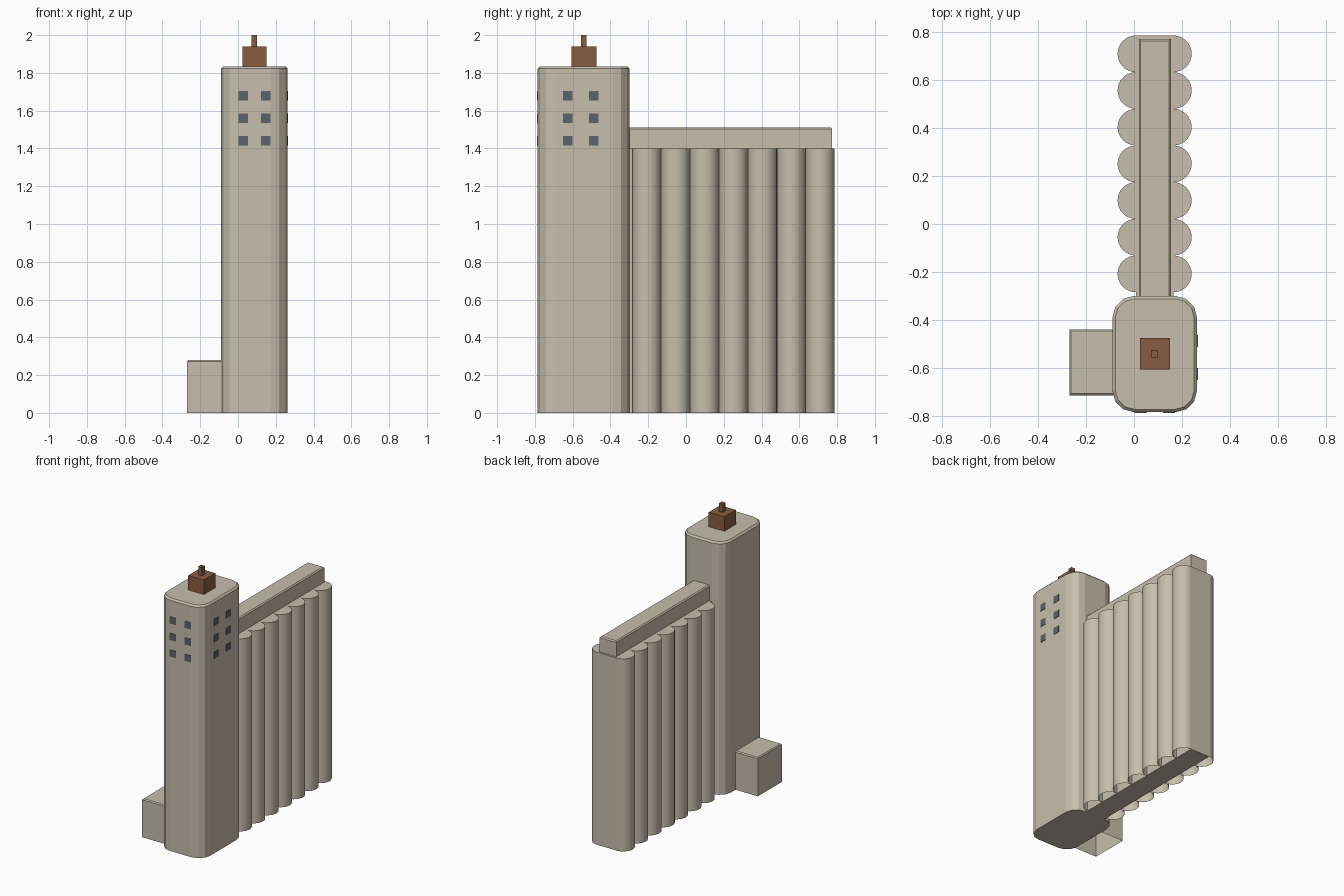
import bpy, bmesh, math
from mathutils import Matrix

if "Cube" in bpy.data.objects:
    bpy.data.objects.remove(bpy.data.objects["Cube"])


def material(name, rgb):
    m = bpy.data.materials.new(name)
    m.use_nodes = True
    m.diffuse_color = (*rgb, 1)
    m.node_tree.nodes["Principled BSDF"].inputs["Base Color"].default_value = (*rgb, 1)
    return m


concrete = material("beige concrete", (0.57, 0.52, 0.42))
brown = material("rust brown", (0.25, 0.107, 0.05))
glass = material("slate glass", (0.10, 0.125, 0.15))


def finish(name, bm, mat):
    bmesh.ops.recalc_face_normals(bm, faces=bm.faces)
    mesh = bpy.data.meshes.new(name)
    bm.to_mesh(mesh)
    bm.free()
    mesh.materials.append(mat)
    ob = bpy.data.objects.new(name, mesh)
    bpy.context.collection.objects.link(ob)
    return ob


def open_bottom(bm):
    down = [f for f in bm.faces if f.normal.z < -0.9]
    bmesh.ops.delete(bm, geom=down, context='FACES_ONLY')


def box(name, x, y, z, mat, corner=0, rim=0, hollow=False):
    """Box between (min, max) ranges, with rounded corners and a bevelled top rim."""
    bm = bmesh.new()
    bmesh.ops.create_cube(bm, size=1)
    for v in bm.verts:
        for i, (lo, hi) in enumerate((x, y, z)):
            v.co[i] = lo if v.co[i] < 0 else hi
    if corner:
        upright = [e for e in bm.edges
                   if abs(e.verts[0].co.z - e.verts[1].co.z) > 0.01]
        bmesh.ops.bevel(bm, geom=upright, offset=corner, segments=3,
                        profile=0.5, affect='EDGES')
    if rim:
        top = [e for e in bm.edges if all(v.co.z > z[1] - 0.001 for v in e.verts)]
        bmesh.ops.bevel(bm, geom=top, offset=rim, segments=1, affect='EDGES')
    bm.normal_update()
    if hollow:
        open_bottom(bm)
    return finish(name, bm, mat)


# Head tower and side annex
box("tower", (-0.09, 0.263), (-0.785, -0.3), (0, 1.835), concrete, corner=0.09, rim=0.012)
box("annex", (-0.27, -0.08), (-0.715, -0.44), (0, 0.28), concrete, rim=0.007, hollow=True)

# Roof housing and stack
box("roof_housing", (0.024, 0.15), (-0.607, -0.475), (1.83, 1.94), brown)
box("roof_stack", (0.071, 0.101), (-0.557, -0.526), (1.93, 2.0), brown)

# Silo block: central core with a row of cylinders down each side
SILO_TOP, RADIUS, PITCH = 1.4, 0.0765, 0.153
box("silo_core", (0.008, 0.164), (-0.31, 0.786), (0, SILO_TOP), concrete)
for side, cx in (("right", 0.008), ("left", 0.164)):
    for i in range(7):
        bm = bmesh.new()
        place = Matrix.Translation((cx, 0.71 - PITCH * i, SILO_TOP / 2))
        bmesh.ops.create_cone(bm, cap_ends=True, segments=32, radius1=RADIUS,
                              radius2=RADIUS, depth=SILO_TOP, matrix=place)
        bm.normal_update()
        open_bottom(bm)
        silo = finish(f"silo_{side}_{i + 1}", bm, concrete)
        for p in silo.data.polygons:
            p.use_smooth = abs(p.normal.z) < 0.5
        for e in silo.data.edges:
            a, b = (silo.data.vertices[v].co for v in e.vertices)
            e.use_edge_sharp = abs(a.z - b.z) < 0.01

# Conveyor gallery on top of the silos
box("gallery", (0.02, 0.154), (-0.31, 0.772), (SILO_TOP, 1.512), concrete, rim=0.008)

# Window plates on the front and left faces of the tower
HALF = 0.025
for row, z in enumerate((1.44, 1.56, 1.68)):
    zs = (z - HALF, z + HALF)
    for col, x in enumerate((0.027, 0.147)):
        box(f"front_window_{row}_{col}", (x - HALF, x + HALF), (-0.788, -0.782), zs, glass)
    for col, y in enumerate((-0.625, -0.488)):
        box(f"side_window_{row}_{col}", (0.26, 0.266), (y - HALF, y + HALF), zs, glass)
